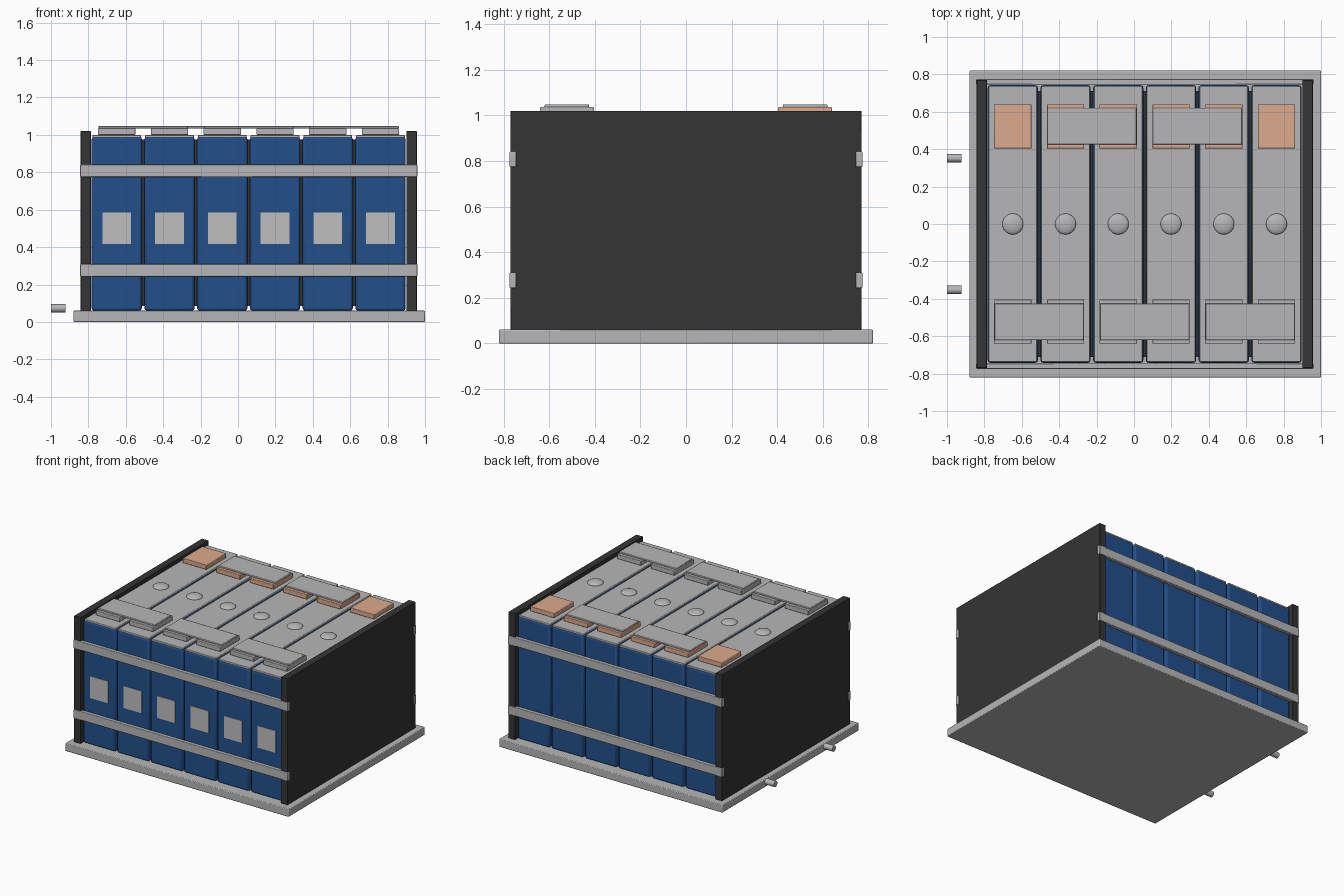
import bpy

cube = bpy.data.objects.get("Cube")
if cube:
    bpy.data.objects.remove(cube, do_unlink=True)


def material(name, r, g, b):
    m = bpy.data.materials.new(name)
    m.diffuse_color = (r, g, b, 1)
    m.use_nodes = True
    node = next(n for n in m.node_tree.nodes if n.type == 'BSDF_PRINCIPLED')
    node.inputs["Base Color"].default_value = (r, g, b, 1)
    return m


BLUE = material("cell blue", 0.016, 0.08, 0.26)
GREY = material("aluminium grey", 0.47, 0.47, 0.48)
DARK = material("plate black", 0.035, 0.035, 0.035)
COPPER = material("copper", 0.72, 0.40, 0.27)
LABEL = material("label grey", 0.52, 0.52, 0.52)


def finish(name, mat):
    ob = bpy.context.object
    ob.name = name
    ob.data.materials.append(mat)
    return ob


def box(name, mat, x, y, z, bevel=0.0):
    """Box from (min, max) spans on each axis, with optional rounded edges."""
    spans = (x, y, z)
    bpy.ops.mesh.primitive_cube_add(size=1, location=[(a + b) / 2 for a, b in spans])
    ob = finish(name, mat)
    ob.scale = [b - a for a, b in spans]
    bpy.ops.object.transform_apply(location=False, rotation=False, scale=True)
    if bevel:
        mod = ob.modifiers.new("rounded edges", 'BEVEL')
        mod.width = bevel
        mod.segments = 2
        bpy.ops.object.shade_smooth_by_angle()
    return ob


def around(c, half):
    return (c - half, c + half)


PITCH = 0.282
CENTRES = [0.057 + PITCH * (i - 2.5) for i in range(6)]
BACK_Y, FRONT_Y = (0.403, 0.64), (-0.64, -0.403)

# Base tray and end plates
box("base_plate", GREY, (-0.88, 1.0), (-0.82, 0.82), (0, 0.06), 0.005)
box("right_end_plate", DARK, (-0.842, -0.786), (-0.77, 0.77), (0.06, 1.02), 0.003)
box("left_end_plate", DARK, (0.9, 0.956), (-0.77, 0.77), (0.06, 1.02), 0.003)

# Cells with lid, terminals, vent and label
for i, cx in enumerate(CENTRES, 1):
    box(f"cell_{i}", BLUE, around(cx, 0.134), (-0.742, 0.742), (0.06, 0.99), 0.013)
    box(f"cell_lid_{i}", GREY, around(cx, 0.13), (-0.737, 0.737), (0.975, 1.0), 0.004)
    box(f"back_terminal_{i}", COPPER, around(cx, 0.1), BACK_Y, (1.0, 1.036), 0.004)
    box(f"front_terminal_{i}", GREY, around(cx, 0.1), FRONT_Y, (1.0, 1.036), 0.004)
    box(f"label_{i}", LABEL, around(cx, 0.077), (-0.746, -0.741), (0.417, 0.584))
    bpy.ops.mesh.primitive_uv_sphere_add(segments=24, ring_count=12, radius=0.056,
                                         location=(cx, 0, 1.0))
    vent = finish(f"vent_{i}", GREY)
    vent.scale.z = 0.35
    bpy.ops.object.shade_smooth()

# Separators between neighbouring cells
for i, cx in enumerate(CENTRES[:-1], 1):
    box(f"separator_{i}", DARK, around(cx + PITCH / 2, 0.007), (-0.71, 0.71), (0.085, 0.975))

# Bus bars linking pairs of terminals
for side, y, starts in (("front", (-0.62, -0.425), (0, 2, 4)), ("back", (0.425, 0.62), (1, 3))):
    for s in starts:
        box(f"{side}_bus_bar_{s // 2 + 1}", GREY,
            (CENTRES[s] - 0.098, CENTRES[s + 1] + 0.098), y, (1.034, 1.048), 0.004)

# Straps along the front and back
for side, y in (("front", (-0.774, -0.745)), ("back", (0.745, 0.774))):
    for level, z in (("lower", (0.243, 0.31)), ("upper", (0.774, 0.841))):
        box(f"{side}_{level}_strap", GREY, (-0.844, 0.959), y, z, 0.004)

# Coolant pipes beside the base
for side, y in (("front", -0.352), ("back", 0.352)):
    bpy.ops.mesh.primitive_cylinder_add(vertices=24, radius=0.022, depth=0.077,
                                        location=(-0.9615, y, 0.073),
                                        rotation=(0, 1.5708, 0))
    finish(f"{side}_coolant_pipe", GREY)
    bpy.ops.object.shade_smooth_by_angle()
